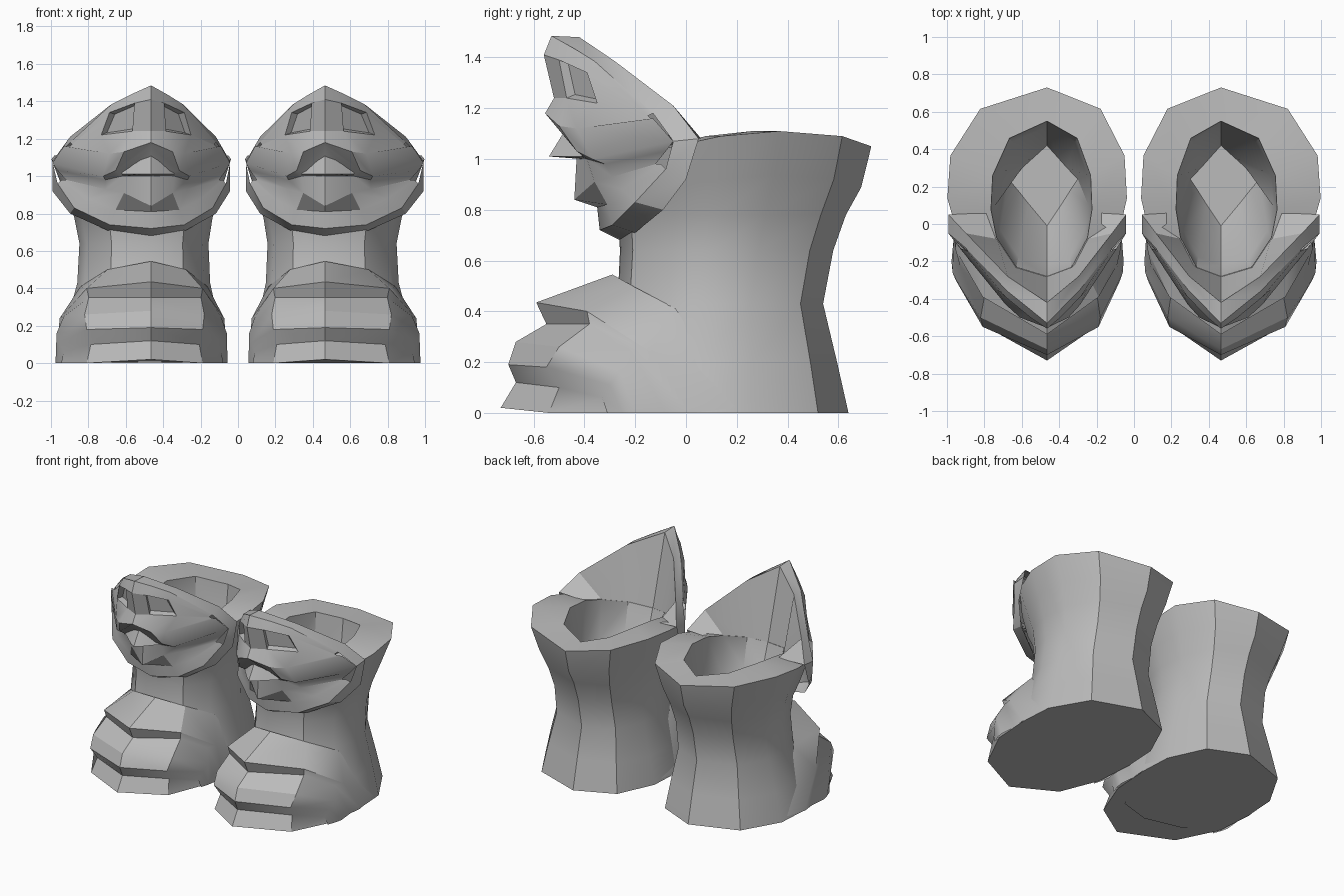
import bpy, bmesh, math
from mathutils import Vector

default_cube = bpy.data.objects.get("Cube")
if default_cube:
    bpy.data.objects.remove(default_cube, do_unlink=True)

# One plain grey for the whole model
grey = bpy.data.materials.new("plain grey")
grey.use_nodes = True
grey.diffuse_color = (0.5, 0.5, 0.5, 1)
grey.node_tree.nodes["Principled BSDF"].inputs["Base Color"].default_value = (0.5, 0.5, 0.5, 1)

CENTRE = 0.465       # distance of each boot's ridge line from the middle
OUTER, INNER = 1.11, 0.89   # the outer half of each boot is a little wider


def mirrored(half, closed):
    """Complete a half outline that starts on the ridge line."""
    if closed:
        other = [(-u, y, z) for u, y, z in reversed(half[1:-1])]
        return half + other
    other = [(-u, y, z) for u, y, z in reversed(half[1:])]
    return other + half


def loft(name, halves, closed, side, cap_first=False, cap_last=False,
         facing=None, recessed=()):
    """Skin a row of outlines, mirrored about the ridge and placed on one side."""
    bm = bmesh.new()
    rows = []
    for half in halves:
        row = []
        for u, y, z in mirrored(half, closed):
            width = OUTER if u > 0 else INNER
            row.append(bm.verts.new((side * (CENTRE + u * width), y, z)))
        rows.append(row)
    count = len(rows[0])
    faces = []
    for low, high in zip(rows, rows[1:]):
        for j in range(count if closed else count - 1):
            k = (j + 1) % count
            faces.append(bm.faces.new((low[j], low[k], high[k], high[j])))
    if cap_first:
        bm.faces.new(rows[0])
    if cap_last:
        bm.faces.new(rows[-1])
    bmesh.ops.recalc_face_normals(bm, faces=bm.faces)
    # Open sheets are turned so that they look the intended way
    if facing:
        total = sum((f.normal * f.calc_area() for f in bm.faces), Vector())
        if total.dot(Vector(facing)) < 0:
            bmesh.ops.reverse_faces(bm, faces=bm.faces)
    if recessed:
        bmesh.ops.inset_individual(bm, faces=[faces[i] for i in recessed],
                                   thickness=0.015, depth=-0.035)
    mesh = bpy.data.meshes.new(name)
    bm.to_mesh(mesh)
    bm.free()
    mesh.materials.append(grey)
    obj = bpy.data.objects.new(name, mesh)
    bpy.context.collection.objects.link(obj)
    bpy.ops.object.select_all(action="DESELECT")
    obj.select_set(True)
    bpy.context.view_layer.objects.active = obj
    bpy.ops.object.shade_smooth_by_angle(angle=math.radians(32))
    return obj


# Shared shape of the leg cross-section, from front to back
ACROSS = [0, 0.55, 0.9, 1, 0.97, 0.67, 0]
ALONG = [0, 0.06, 0.25, 0.43, 0.65, 0.89, 1]
ARCH = [-0.11, -0.09, -0.04, 0, 0.02, 0, -0.04]


def leg_ring(z, front, back, width, arch=0):
    return [(width * a, front + (back - front) * t, z + arch * h)
            for a, t, h in zip(ACROSS, ALONG, ARCH)]


leg_rings = [
    leg_ring(0, -0.45, 0.64, 0.455),
    leg_ring(0.2, -0.36, 0.595, 0.41),
    leg_ring(0.43, -0.27, 0.54, 0.355),
    leg_ring(0.64, -0.26, 0.58, 0.345),
    leg_ring(0.78, -0.27, 0.63, 0.37),
    leg_ring(0.92, -0.29, 0.69, 0.42, 0.8),
    leg_ring(1.09, -0.31, 0.73, 0.48, 1),     # top of the collar
    leg_ring(1.09, -0.28, 0.55, 0.27, 1),     # opening
    leg_ring(0.8, -0.22, 0.52, 0.25),
]
# Diamond shaped floor inside the boot
floor_ring = [(0, -0.01, 0.45), (0.09, 0.11, 0.45), (0.14, 0.18, 0.45),
              (0.185, 0.24, 0.45), (0.12, 0.3, 0.45), (0.06, 0.36, 0.45),
              (0, 0.42, 0.45)]

# Overlapping toe plates, each row running from the ridge to the ground
toe_rows = [
    [(0, -0.73, 0.02), (0.31, -0.54, 0), (0.44, -0.25, 0), (0.455, 0.02, 0)],
    [(0, -0.67, 0.12), (0.29, -0.5, 0.1), (0.42, -0.33, 0.06), (0.43, -0.31, 0)],
    [(0, -0.7, 0.19), (0.31, -0.55, 0.18), (0.44, -0.3, 0.11), (0.45, -0.25, 0)],
    [(0, -0.67, 0.28), (0.32, -0.5, 0.26), (0.455, -0.26, 0.16), (0.46, -0.2, 0)],
    [(0, -0.55, 0.35), (0.3, -0.38, 0.35), (0.42, -0.22, 0.25), (0.45, -0.08, 0)],
    [(0, -0.59, 0.435), (0.31, -0.39, 0.4), (0.44, -0.14, 0.24), (0.46, 0.02, 0)],
    [(0, -0.29, 0.545), (0.21, -0.21, 0.5), (0.34, -0.04, 0.41), (0.44, 0.2, 0.02)],
]

# Band around the mask: back edge, then front edge
mask_back = [(0, -0.42, 1.48), (0.19, -0.28, 1.385), (0.39, -0.05, 1.21),
             (0.475, 0.05, 1.08), (0.475, 0, 0.92), (0.39, -0.09, 0.8),
             (0.21, -0.2, 0.71), (0, -0.26, 0.68)]
mask_front = [(0, -0.53, 1.485), (0.19, -0.36, 1.385), (0.39, -0.13, 1.18),
              (0.475, -0.05, 1.07), (0.45, -0.08, 0.96), (0.37, -0.2, 0.83),
              (0.2, -0.29, 0.74), (0, -0.34, 0.72)]

# Mask face, from the peak through brow, wing, mouth and jaw to the chin
face_rows = [
    [(0, -0.53, 1.485), (0.1, -0.44, 1.435), (0.19, -0.36, 1.385), (0.39, -0.13, 1.18)],
    [(0, -0.56, 1.41), (0.08, -0.5, 1.39), (0.2, -0.39, 1.34), (0.38, -0.15, 1.17)],
    [(0, -0.52, 1.24), (0.09, -0.47, 1.24), (0.24, -0.35, 1.22), (0.39, -0.14, 1.16)],
    [(0, -0.555, 1.18), (0.13, -0.5, 1.13), (0.2, -0.43, 1.12), (0.42, -0.13, 1.16)],
    [(0, -0.51, 1.16), (0.17, -0.43, 1.03), (0.23, -0.37, 1), (0.475, -0.05, 1.07)],
    [(0, -0.43, 1.02), (0.14, -0.39, 1), (0.22, -0.32, 0.98), (0.45, -0.08, 1.03)],
    [(0, -0.44, 0.84), (0.13, -0.36, 0.91), (0.22, -0.29, 0.93), (0.41, -0.12, 0.98)],
    [(0, -0.35, 0.81), (0.17, -0.31, 0.82), (0.3, -0.25, 0.88), (0.43, -0.1, 0.98)],
    [(0, -0.34, 0.72), (0.2, -0.29, 0.74), (0.37, -0.2, 0.83), (0.45, -0.08, 0.96)],
]
EYES = (7, 10)

# Sloping inner wall behind the mask, down into the opening
hood_rows = [
    mask_back[:4],
    [(0, -0.28, 0.97), (0.15, -0.23, 0.99), (0.24, -0.08, 1.04), (0.29, 0.06, 1.08)],
]

# Pointed beak in the mouth
beak_rows = [
    [(0, -0.46, 1.14), (0.05, -0.45, 1.1), (0.14, -0.41, 1.02)],
    [(0, -0.54, 1.01), (0.05, -0.5, 1.01), (0.14, -0.41, 1.01)],
    [(0, -0.41, 1), (0.05, -0.4, 1), (0.14, -0.38, 1)],
]

for label, side in (("left", 1), ("right", -1)):
    loft(label + "_leg", leg_rings + [floor_ring], True, side, cap_first=True, cap_last=True)
    loft(label + "_toe_plates", toe_rows, False, side, cap_first=True, facing=(0, -1, 0.4))
    loft(label + "_mask_band", [mask_back, mask_front], True, side)
    loft(label + "_mask_face", face_rows, False, side, facing=(0, -1, 0), recessed=EYES)
    loft(label + "_hood_lining", hood_rows, False, side, facing=(0, 1, 0.5))
    loft(label + "_beak", beak_rows, False, side, facing=(0, -1, 0))
